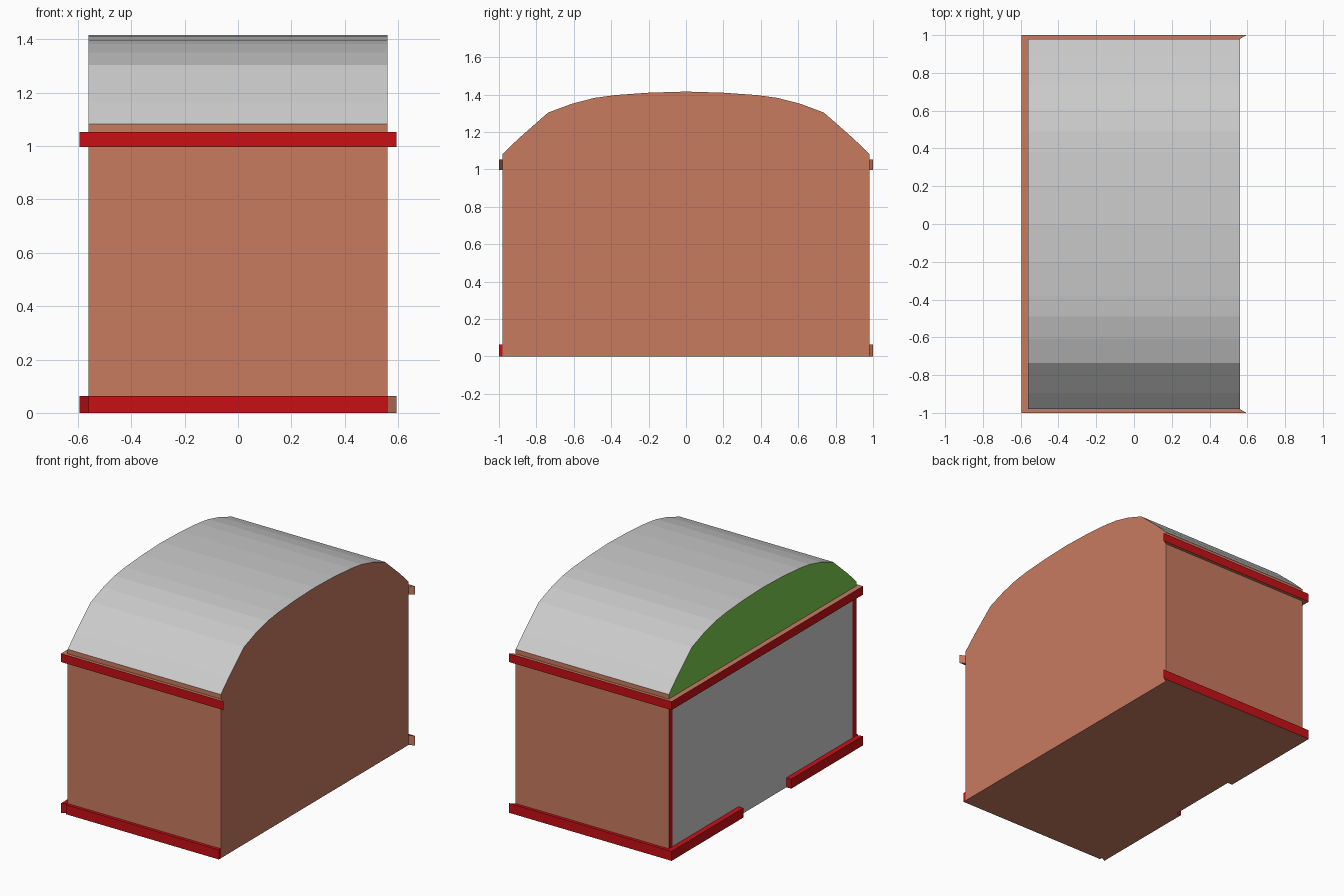
import bpy, bmesh

if "Cube" in bpy.data.objects:
    bpy.data.objects.remove(bpy.data.objects["Cube"])

X, Y = 0.56, 0.98          # wall faces
TX, TY = 0.595, 1.0        # outer faces of the trim
EAVE, SPLIT = 1.083, 1.02  # eave height, panel/gable joint behind the top trim
STRIP = 0.94               # inner edge of the corner strips


def material(name, rgb):
    m = bpy.data.materials.new(name)
    m.diffuse_color = (*rgb, 1)
    m.use_nodes = True
    m.node_tree.nodes["Principled BSDF"].inputs["Base Color"].default_value = m.diffuse_color
    return m


BROWN = material("clay", (0.58, 0.198, 0.117))
RED = material("red_paint", (0.578, 0.005, 0.008))
GREEN = material("green_paint", (0.205, 0.60, 0.078))


def new_object(name, bm, mats):
    me = bpy.data.meshes.new(name)
    bm.to_mesh(me)
    bm.free()
    for m in mats:
        me.materials.append(m)
    ob = bpy.data.objects.new(name, me)
    bpy.context.collection.objects.link(ob)
    return ob


def sheet(name, polys, mat=None):
    """Flat polygons, wound counter-clockwise seen from outside."""
    bm = bmesh.new()
    for p in polys:
        bm.faces.new([bm.verts.new(v) for v in p])
    bmesh.ops.remove_doubles(bm, verts=bm.verts, dist=1e-5)
    return new_object(name, bm, [mat] if mat else [])


def trim(name, plan, z0, z1, top_brown, brown_sides=()):
    """Plan outline extruded from z0 to z1; red sides, chosen faces brown."""
    bm = bmesh.new()
    lo = [bm.verts.new((x, y, z0)) for x, y in plan]
    hi = [bm.verts.new((x, y, z1)) for x, y in plan]
    bm.faces.new(lo[::-1]).material_index = 1
    bm.faces.new(hi).material_index = int(top_brown)
    n = len(plan)
    for i in range(n):
        j = (i + 1) % n
        f = bm.faces.new((lo[i], lo[j], hi[j], hi[i]))
        f.material_index = int(i in brown_sides)
    bmesh.ops.recalc_face_normals(bm, faces=bm.faces)
    return new_object(name, bm, [RED, BROWN])


def left_rect(y0, y1, z0, z1):
    return [(-X, y1, z0), (-X, y0, z0), (-X, y0, z1), (-X, y1, z1)]


# Arched roof section, mirrored about the ridge
half = [(0.2, 1.41), (0.38, 1.397), (0.49, 1.382), (0.61, 1.351),
        (0.737, 1.304), (0.895, 1.165), (Y, EAVE)]
arch = [(-y, z) for y, z in reversed(half)] + [(0, 1.416)] + half

# Roof
sheet("roof", [[(-X, a, za), (X, a, za), (X, b, zb), (-X, b, zb)]
               for (a, za), (b, zb) in zip(arch, arch[1:])])

# Plain walls and floor
sheet("front_wall", [[(-X, -Y, 0), (X, -Y, 0), (X, -Y, EAVE), (-X, -Y, EAVE)]], BROWN)
sheet("back_wall", [[(X, Y, 0), (-X, Y, 0), (-X, Y, EAVE), (X, Y, EAVE)]], BROWN)
sheet("right_wall", [[(X, -Y, 0), (X, Y, 0)] + [(X, y, z) for y, z in reversed(arch)]], BROWN)
sheet("floor", [[(-X, Y, 0), (X, Y, 0), (X, -Y, 0), (-X, -Y, 0)]], BROWN)

# Left facade: grey panel, red corner strips, green gable
sheet("facade_panel", [left_rect(-STRIP, STRIP, 0, SPLIT)])
sheet("corner_strips", [left_rect(-Y, -STRIP, 0, SPLIT),
                        left_rect(STRIP, Y, 0, SPLIT)], RED)
sheet("gable", [[(-X, Y, SPLIT), (-X, -Y, SPLIT)] + [(-X, y, z) for y, z in arch]], GREEN)

# Top trim wraps front, left and back with mitred right ends
trim("top_trim", [(-TX, -TY), (TX, -TY), (X, -Y), (-X, -Y),
                  (-X, Y), (X, Y), (TX, TY), (-TX, TY)],
     0.997, 1.053, True, (1, 5))

# Bottom trim leaves a door gap in the left side
GAP, H = 0.25, 0.063
trim("bottom_trim_front", [(-X, -TY), (X, -TY), (X, -Y), (-X, -Y)], 0, H, False)
trim("bottom_trim_left", [(-TX, -TY), (-X, -Y), (-X, -GAP), (-TX, -GAP)], 0, H, False)
trim("bottom_trim_back", [(-TX, GAP), (-X, GAP), (-X, Y), (X, Y), (TX, TY), (-TX, TY)],
     0, H, False, (3,))
